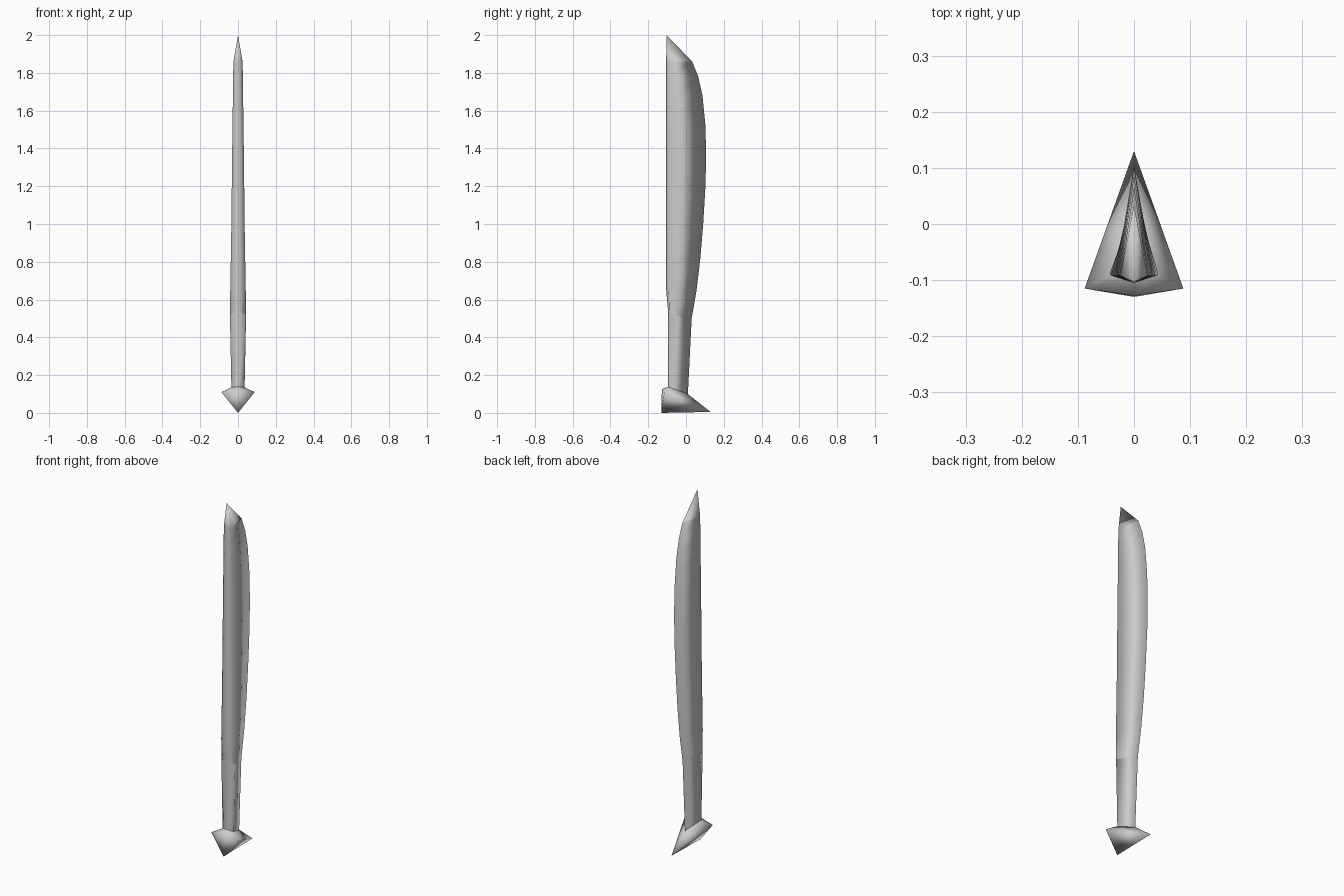
import bpy, bmesh

if "Cube" in bpy.data.objects:
    bpy.data.objects.remove(bpy.data.objects["Cube"])


def kite(back_y, back_z, half_w, side_y, side_z, edge_y, edge_z):
    """Kite-shaped section: spine, right corner, cutting edge, left corner."""
    return [(0, back_y, back_z), (half_w, side_y, side_z),
            (0, edge_y, edge_z), (-half_w, side_y, side_z)]


def loft(name, rings, start=None, end=None):
    """Skin the sections, closing either end to a point if one is given."""
    bm = bmesh.new()
    rows = [[bm.verts.new(p) for p in ring] for ring in rings]
    for a, b in zip(rows, rows[1:]):
        for i in range(4):
            j = (i + 1) % 4
            bm.faces.new((a[i], a[j], b[j], b[i]))
    for point, row in ((start, rows[0]), (end, rows[-1])):
        if point:
            tip = bm.verts.new(point)
            for i in range(4):
                bm.faces.new((row[i], row[(i + 1) % 4], tip))
            if point is end:
                for i in range(4):
                    bm.edges.get((row[i], row[(i + 1) % 4])).smooth = False
    bmesh.ops.recalc_face_normals(bm, faces=bm.faces)
    for f in bm.faces:
        f.smooth = True
    mesh = bpy.data.meshes.new(name)
    bm.to_mesh(mesh)
    bm.free()
    obj = bpy.data.objects.new(name, mesh)
    bpy.context.collection.objects.link(obj)
    return obj


# Shared sections where the parts meet
grip_base = kite(-0.095, 0.14, 0.035, -0.088, 0.135, 0.01, 0.10)
grip_top = kite(-0.095, 0.54, 0.043, -0.088, 0.52, 0.03, 0.50)

# Flared pommel, pointed at the bottom
pommel_rim = kite(-0.128, 0.125, 0.088, -0.115, 0.11, 0.13, 0.005)
loft("pommel", [pommel_rim, grip_base], start=(0, -0.13, 0))

# Slim grip
loft("grip", [grip_base, grip_top])

# Blade: height, half width, cutting edge position
profile = [(0.65, 0.041, 0.056), (0.82, 0.038, 0.076), (1.0, 0.035, 0.091),
           (1.2, 0.033, 0.103), (1.37, 0.031, 0.107), (1.53, 0.029, 0.102),
           (1.68, 0.027, 0.087), (1.78, 0.026, 0.065), (1.86, 0.024, 0.033)]
blade = [grip_top] + [kite(-0.105, z, w, -0.092, z, y, z) for z, w, y in profile]
loft("blade", blade, end=(0, -0.103, 2.0))
